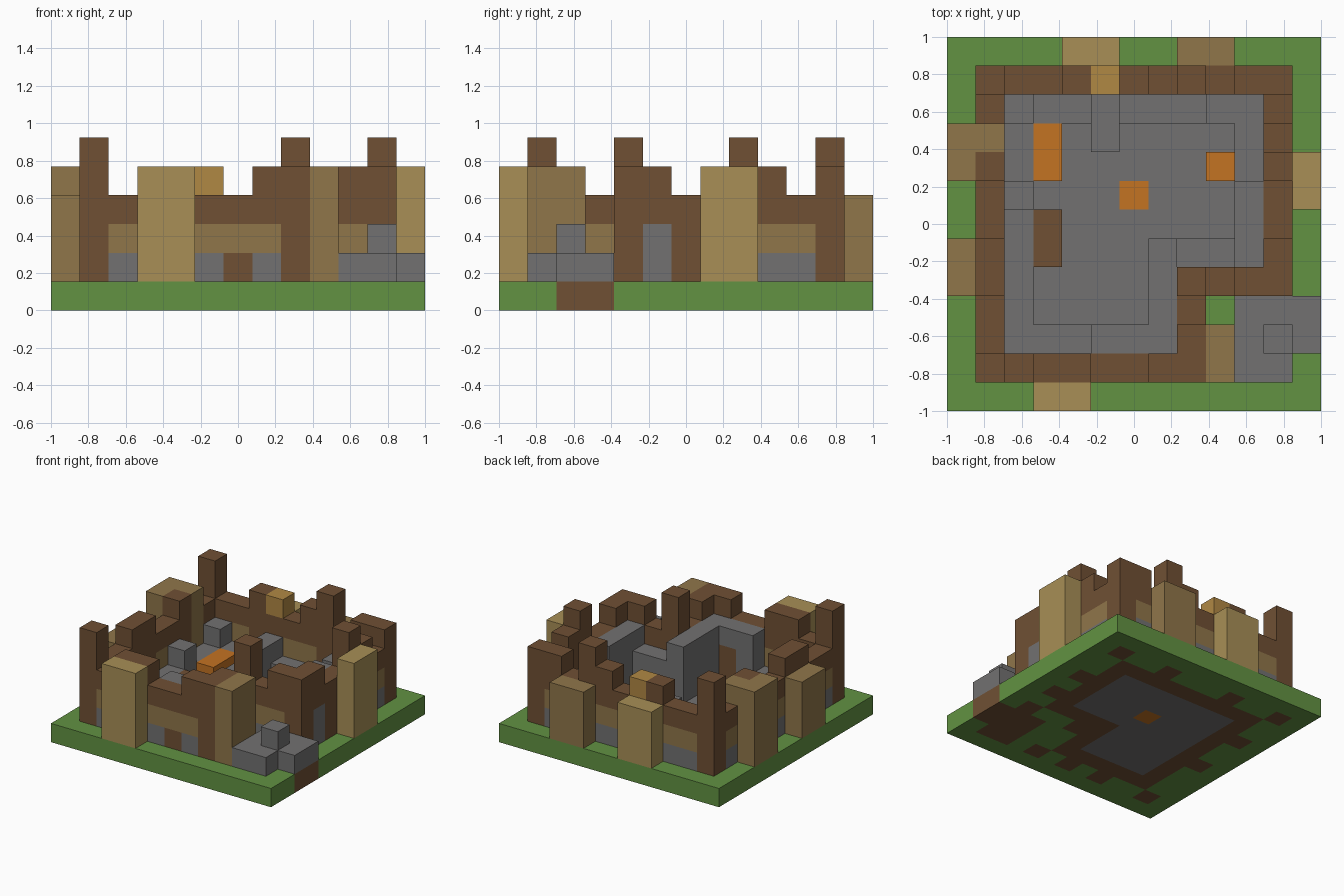
import bpy, bmesh
from mathutils import Matrix, Vector

if "Cube" in bpy.data.objects:
    bpy.data.objects.remove(bpy.data.objects["Cube"], do_unlink=True)

N = 13
C = 2 / N  # cell size


def material(name, rgb):
    lin = [((c / 255 + 0.055) / 1.055) ** 2.4 for c in rgb]
    m = bpy.data.materials.new(name)
    m.use_nodes = True
    m.diffuse_color = (*lin, 1)
    m.node_tree.nodes["Principled BSDF"].inputs["Base Color"].default_value = (*lin, 1)
    return m


GRASS = material("grass green", (98, 146, 66))
WOOD = material("dark wood", (112, 80, 52))
STONE = material("stone grey", (114, 113, 113))
PALE = material("pale timber", (168, 143, 86))
TAN = material("tan timber", (144, 118, 74))
ORANGE = material("orange", (196, 115, 34))
GOLD = material("golden timber", (176, 136, 68))


def block(name, mat, i, j, k, ni=1, nj=1, nk=1):
    """Box whose corner is cell (i, j, k), spanning ni x nj x nk cells."""
    bm = bmesh.new()
    centre = Vector(((i + ni / 2) * C - 1, (j + nj / 2) * C - 1, (k + nk / 2) * C))
    bmesh.ops.create_cube(bm, size=1, matrix=Matrix.Translation(centre)
                          @ Matrix.Diagonal((ni * C, nj * C, nk * C, 1)))
    me = bpy.data.meshes.new(name)
    bm.to_mesh(me)
    bm.free()
    me.materials.append(mat)
    ob = bpy.data.objects.new(name, me)
    bpy.context.collection.objects.link(ob)
    return ob


def wall(name, i, j, top, ni=1, nj=1, foot=STONE, band=TAN):
    """Stone footing, tan rail and dark wood above."""
    block(name + "_footing", foot, i, j, 1, ni, nj)
    block(name + "_rail", band, i, j, 2, ni, nj)
    block(name + "_beam", WOOD, i, j, 3, ni, nj, top - 3)


def post(name, i, j, top, ni=1, nj=1, mat=WOOD):
    block(name, mat, i, j, 1, ni, nj, top - 1)


# Base slab, coloured cell by cell
POSTS = {(1, 1), (8, 1), (8, 4), (11, 4), (11, 8), (11, 11), (8, 11), (4, 11),
         (1, 11), (1, 8), (1, 5), (6, 1), (4, 1), (11, 6)}


def ground(i, j):
    if (i, j) == (6, 7):
        return 3
    corner_in = i >= 7 and j <= 5
    if 3 <= i <= 9 and 3 <= j <= 9 and not corner_in:
        return 2
    if 2 <= i <= 10 and 2 <= j <= 10 and not (i >= 8 and j <= 4):
        return 1
    rubble = (10 <= i <= 11 and 1 <= j <= 3) or (i == 12 and 2 <= j <= 3)
    return 1 if rubble or (i, j) in POSTS else 0


bm = bmesh.new()
bmesh.ops.create_grid(bm, x_segments=N, y_segments=N, size=1)
ext = bmesh.ops.extrude_face_region(bm, geom=bm.faces[:], use_keep_orig=True)
bmesh.ops.translate(bm, vec=(0, 0, C),
                    verts=[g for g in ext["geom"] if isinstance(g, bmesh.types.BMVert)])
bmesh.ops.recalc_face_normals(bm, faces=bm.faces[:])
for f in bm.faces:
    c = f.calc_center_median()
    f.material_index = ground(min(12, int((c.x + 1) / C)), min(12, int((c.y + 1) / C)))
    # The inner floor is paved above its earth bed
    if c.z > C * 0.9 and f.material_index == 1:
        f.material_index = 2
me = bpy.data.meshes.new("ground_slab")
bm.to_mesh(me)
bm.free()
for m in (GRASS, WOOD, STONE, ORANGE):
    me.materials.append(m)
bpy.context.collection.objects.link(bpy.data.objects.new("ground_slab", me))

# Timber buttresses outside the walls
post("front_buttress", 3, 0, 5, ni=2, mat=PALE)
post("right_side_rear_buttress", 0, 8, 5, nj=2, mat=TAN)
post("right_side_front_buttress", 0, 4, 4, nj=2, mat=TAN)
post("back_pale_buttress", 4, 12, 4, ni=2, mat=PALE)
post("back_tan_buttress", 8, 12, 4, ni=2, mat=TAN)
post("left_side_buttress", 12, 7, 5, nj=2, mat=PALE)
post("corner_buttress", 9, 1, 5, nj=2, mat=TAN)

# Front wall
post("front_corner_post", 1, 1, 6)
wall("front_wall_a", 2, 1, 4)
wall("front_wall_b", 3, 1, 5, ni=2)
wall("front_wall_c", 5, 1, 4)
wall("front_wall_d", 6, 1, 4, foot=WOOD)
wall("front_wall_e", 7, 1, 5)
post("front_end_post", 8, 1, 5)

# Recessed corner walls
wall("recess_wall_a", 8, 2, 5)
wall("recess_wall_b", 8, 3, 4)
post("recess_corner_post", 8, 4, 6)
wall("recess_wall_c", 9, 4, 4)
wall("recess_wall_d", 10, 4, 5)
post("recess_end_post", 11, 4, 5)

# Wall on the +x side
wall("left_side_wall_a", 11, 5, 5, band=STONE)
post("left_side_post", 11, 6, 4)
wall("left_side_wall_b", 11, 7, 4)
post("left_side_tall_post", 11, 8, 6)
wall("left_side_wall_c", 11, 9, 5)
wall("left_side_wall_d", 11, 10, 4)
post("back_left_corner_post", 11, 11, 5)

# Back wall
post("back_right_corner_post", 1, 11, 6)
wall("back_wall_a", 2, 11, 4, ni=2)
post("back_post", 4, 11, 5)
wall("back_wall_b", 5, 11, 4, ni=2)
block("golden_cap", GOLD, 5, 11, 4)
wall("back_wall_c", 7, 11, 5)
post("back_tall_post", 8, 11, 6)
wall("back_wall_d", 9, 11, 4)
wall("back_wall_e", 10, 11, 5)

# Wall on the -x side
wall("right_side_wall_a", 1, 2, 4, nj=2)
post("right_side_post", 1, 4, 5, nj=2)
wall("right_side_wall_b", 1, 6, 4, nj=2)
post("right_side_rear_post", 1, 8, 5)
post("right_side_tan_post", 1, 9, 5, mat=TAN)
wall("right_side_wall_c", 1, 10, 4)

# Stone lining inside the walls: i, j, ni, nj, top
LINING = [(2, 2, 1, 5, 2), (3, 2, 2, 1, 2), (5, 2, 1, 1, 4), (7, 2, 1, 4, 4),
          (8, 5, 2, 1, 3), (10, 5, 1, 3, 4), (10, 8, 1, 3, 3), (9, 10, 1, 1, 3),
          (6, 10, 3, 1, 2), (5, 9, 1, 2, 3), (3, 10, 2, 1, 2), (2, 10, 1, 1, 3),
          (2, 8, 1, 2, 2), (2, 7, 1, 1, 3)]
for n, (i, j, ni, nj, top) in enumerate(LINING):
    post(f"stone_lining_{n + 1}", i, j, top, ni, nj, STONE)
block("lining_doorway_panel", WOOD, 6, 2, 1, nk=2)
block("lining_doorway_lintel", STONE, 6, 2, 3)

# Furniture
post("orange_bed", 3, 8, 2, nj=2, mat=ORANGE)
post("orange_crate", 9, 8, 2, mat=ORANGE)
post("wooden_table", 3, 5, 2, nj=2)

# Rubble at the open corner
block("rubble_slab", STONE, 10, 1, 1, ni=2, nj=3)
block("rubble_step", STONE, 12, 2, 1, nj=2)
block("rubble_top", STONE, 11, 2, 2)
